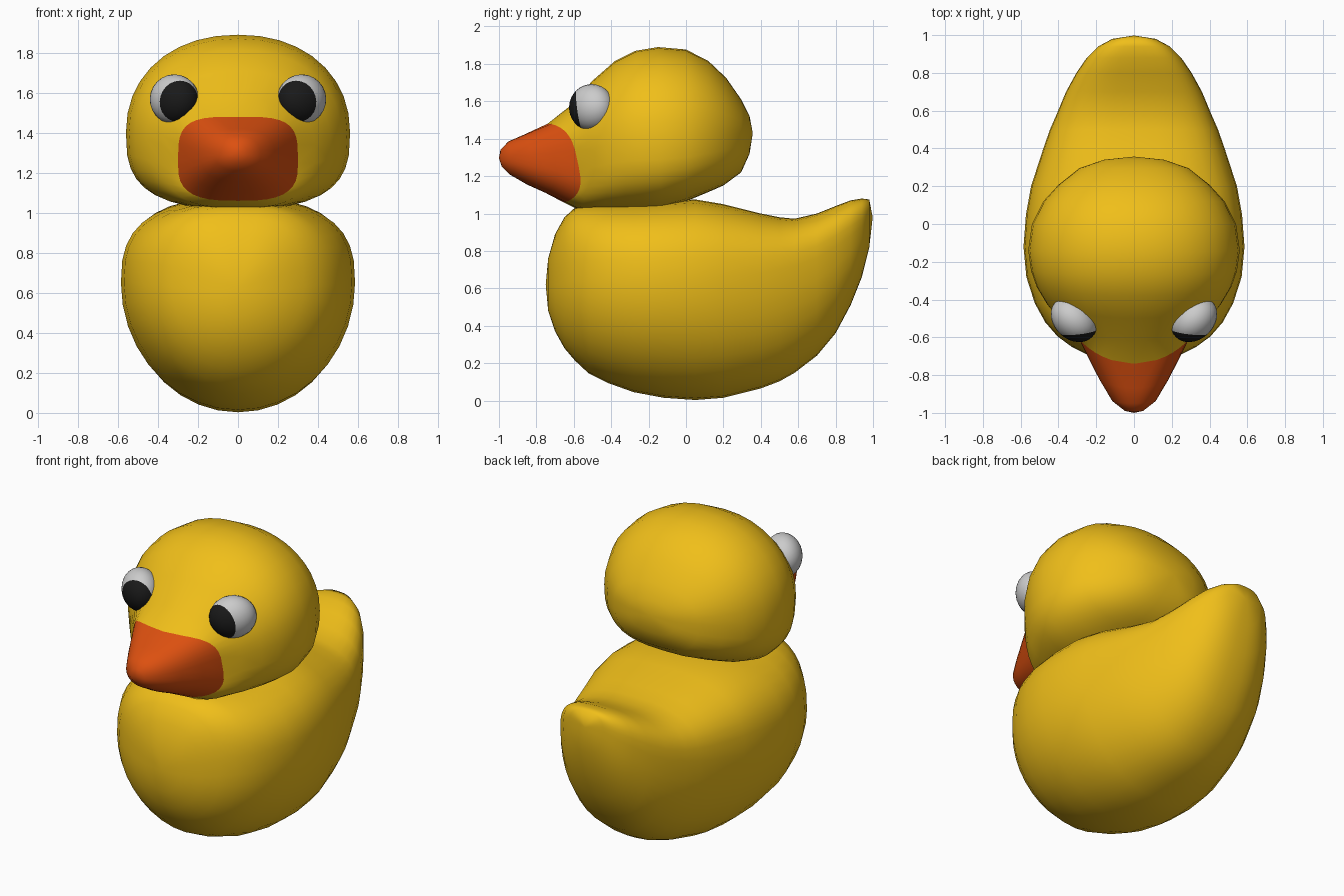
import bpy, bmesh, math
from mathutils import Vector, Matrix

if "Cube" in bpy.data.objects:
    bpy.data.objects.remove(bpy.data.objects["Cube"])

SEG = 36


def material(name, color):
    m = bpy.data.materials.new(name)
    m.diffuse_color = (*color, 1)
    m.use_nodes = True
    m.node_tree.nodes["Principled BSDF"].inputs["Base Color"].default_value = m.diffuse_color
    return m


YELLOW = material("yellow", (0.87, 0.52, 0.01))
ORANGE = material("orange", (0.72, 0.08, 0.005))
WHITE = material("white", (0.8, 0.8, 0.8))
BLACK = material("black", (0.01, 0.01, 0.01))


def finish(bm, name, mats):
    bmesh.ops.recalc_face_normals(bm, faces=bm.faces[:])
    for f in bm.faces:
        f.smooth = True
    me = bpy.data.meshes.new(name)
    bm.to_mesh(me)
    bm.free()
    for m in mats:
        me.materials.append(m)
    ob = bpy.data.objects.new(name, me)
    bpy.context.collection.objects.link(ob)
    return ob


def power(v, n):
    return math.copysign(abs(v) ** (2 / n), v)


def ring(bm, yt, zt, yb, zb, w, zm, bulge, n_up, n_low):
    """Tilted superellipse section; bulge pushes its sides backwards."""
    out = []
    for i in range(SEG):
        a = 2 * math.pi * i / SEG
        s, c = math.sin(a), math.cos(a)
        n = n_up if c >= 0 else n_low
        x = power(s, n)
        z = zm + (zt - zm if c >= 0 else zm - zb) * power(c, n)
        y = yb + (yt - yb) * (z - zb) / (zt - zb) + bulge * x * x
        out.append(bm.verts.new((w * x, y, z)))
    return out


def loft(name, mat, rings, start=None, end=None):
    bm = bmesh.new()
    loops = [ring(bm, *r) for r in rings]
    for a, b in zip(loops, loops[1:]):
        for i in range(SEG):
            j = (i + 1) % SEG
            bm.faces.new((a[i], a[j], b[j], b[i]))
    for tip, lp in ((start, loops[0]), (end, loops[-1])):
        if tip:
            v = bm.verts.new((0, *tip))
            for i in range(SEG):
                bm.faces.new((v, lp[i], lp[(i + 1) % SEG]))
    return finish(bm, name, [mat])


# Body with upturned tail: y, top z, bottom z, half width, widest z
body = [
    (-.737, .76, .48, .12, .62), (-.70, .89, .37, .23, .62), (-.65, .98, .28, .33, .63),
    (-.595, 1.03, .215, .405, .64), (-.52, 1.045, .145, .47, .64), (-.42, 1.05, .095, .525, .65),
    (-.28, 1.055, .045, .57, .65), (-.12, 1.065, .015, .585, .65), (.05, 1.075, .003, .572, .65),
    (.2, 1.05, .015, .545, .66), (.4, 1.0, .065, .48, .68), (.5, .98, .103, .445, .70),
    (.58, .972, .148, .41, .72), (.7, 1.0, .24, .36, .76), (.8, 1.04, .36, .305, .82),
    (.88, 1.07, .51, .25, .88), (.94, 1.08, .66, .19, .93), (.98, 1.075, .82, .115, .98)]
loft("body", YELLOW, [(y, t, y, b, w, m, 0, 2.7, 2 + .4 * max(y, 0)) for y, t, b, w, m in body],
     (-.75, .62), (.998, .98))

# Beak and head share the boxy ring where they meet
joint = (-.74, 1.48, -.655, 1.06, .30, 1.25, .12, 3.8, 3.0)
beak = [
    (-.992, 1.34, -.985, 1.25, .05, 1.29, 0, 2, 2),
    (-.95, 1.385, -.945, 1.21, .115, 1.29, .01, 2.2, 2.2),
    (-.87, 1.42, -.85, 1.155, .185, 1.28, .04, 2.5, 2.4),
    (-.805, 1.45, -.75, 1.11, .245, 1.27, .08, 3, 2.7), joint]
loft("beak", ORANGE, beak, (-1.0, 1.295))

# Head: sections from the beak to the back of the head
head = [
    (-.62, 1.575, -.585, 1.025, .385, 1.34, .09), (-.5, 1.71, -.45, 1.02, .46, 1.37, .05),
    (-.38, 1.815, -.33, 1.02, .515, 1.39, .02), (-.27, 1.87, -.23, 1.02, .545, 1.4, 0),
    (-.15, 1.89, -.13, 1.025, .56, 1.4, 0), (0, 1.877, 0, 1.065, .54, 1.4, 0),
    (.12, 1.815, .12, 1.115, .48, 1.41, 0), (.215, 1.725, .2, 1.15, .4, 1.42, 0),
    (.295, 1.61, .295, 1.22, .29, 1.43, 0), (.34, 1.52, .34, 1.32, .16, 1.43, 0)]
loft("head", YELLOW, [joint] + [(*h, 2.15, 2.9) for h in head], None, (.357, 1.43))

# Eyes: slightly flattened balls sunk into the head, black cap looking forward
look = Vector((-.1, .069, -.017)).to_track_quat('Z', 'Y').to_matrix()
shape = Matrix((Vector((.74, .67, 0)) * .135, Vector((.67, -.74, 0)) * .107,
                Vector((0, 0, .125)))).transposed()
for side, label in ((1, "left"), (-1, "right")):
    bm = bmesh.new()
    bmesh.ops.create_uvsphere(bm, u_segments=24, v_segments=16, radius=1)
    for f in bm.faces:
        f.material_index = 1 if f.calc_center_median().z > 0.55 else 0
    for v in bm.verts:
        p = shape @ (look @ v.co) + Vector((.318, -.505, 1.567))
        v.co = (p.x * side, p.y, p.z)
    finish(bm, "eye_" + label, [WHITE, BLACK])
